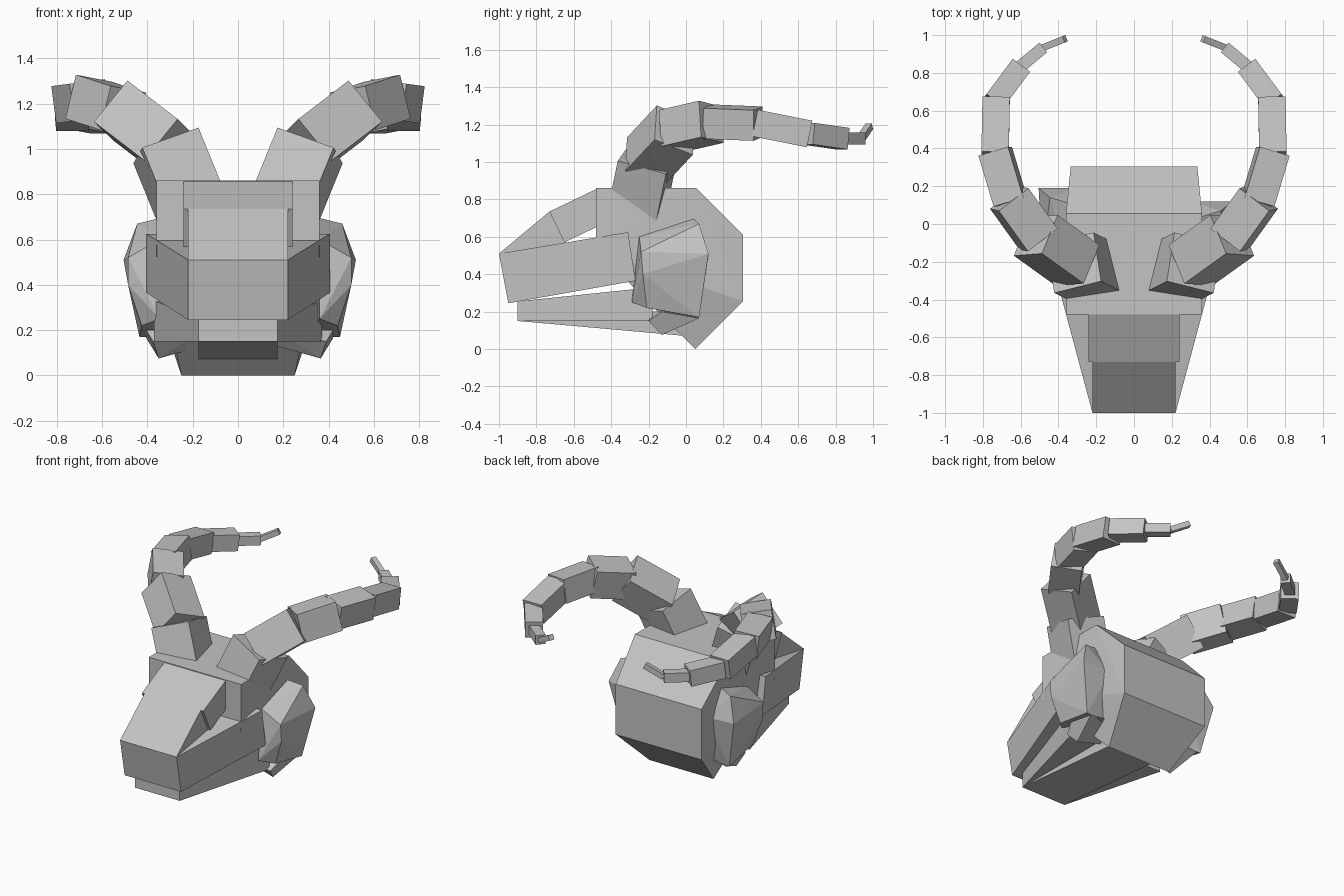
import bpy
import bmesh
from mathutils import Vector

cube = bpy.data.objects.get("Cube")
if cube:
    bpy.data.objects.remove(cube, do_unlink=True)

grey = bpy.data.materials.new("stone_grey")
grey.use_nodes = True
COLOUR = (0.55, 0.55, 0.55, 1)
grey.diffuse_color = COLOUR
grey.node_tree.nodes["Principled BSDF"].inputs["Base Color"].default_value = COLOUR


def finish(name, bm):
    bmesh.ops.recalc_face_normals(bm, faces=bm.faces)
    mesh = bpy.data.meshes.new(name)
    bm.to_mesh(mesh)
    bm.free()
    mesh.materials.append(grey)
    obj = bpy.data.objects.new(name, mesh)
    bpy.context.collection.objects.link(obj)
    return obj


def hull(name, points):
    """Faceted convex block around a few corner points."""
    bm = bmesh.new()
    for p in points:
        bm.verts.new(p)
    res = bmesh.ops.convex_hull(bm, input=bm.verts)
    loose = {g for g in res["geom_interior"] + res["geom_unused"]
             if isinstance(g, bmesh.types.BMVert)}
    bmesh.ops.delete(bm, geom=list(loose), context='VERTS')
    bmesh.ops.dissolve_limit(bm, angle_limit=0.03, verts=bm.verts, edges=bm.edges)
    return finish(name, bm)


def sym(name, points):
    """Block symmetric across x from (half width, y, z) points."""
    return hull(name, [(s * x, y, z) for x, y, z in points for s in (-1, 1)])


# Cranium: side outline with a half width at each corner
sym("cranium", [(.36, -.48, .86), (.36, .055, .86), (.335, .305, .61), (.335, .305, .255),
                (.25, .05, 0), (.25, -.2, .25), (.36, -.48, .53)])

# Upper snout tapering towards the nose
sym("snout", [(.22, -1, .51), (.22, -.95, .245), (.405, -.31, .625), (.405, -.27, .365)])

# Two stepped blocks forming the nose bridge
sym("nose_bridge", [(.22, y, z) for y, z in
                    ((-1, .51), (-.73, .735), (-.65, .57), (-.65, .45), (-.97, .42))])
sym("brow_bridge", [(.24, y, z) for y, z in
                    ((-.73, .735), (-.48, .855), (-.40, .69), (-.65, .57))])

# Lower jaw: a flat wedge and a sloping underside
sym("lower_jaw", [(.175, -.9, .15), (.175, -.9, .255), (.37, -.18, .15), (.37, -.18, .33)])
sym("chin_underside", [(.175, -.9, .15), (.175, -.9, .2), (.175, 0, .07), (.175, 0, .2)])

# Cheeks: outer face corners then inner face corners
CHEEK = [(.50, -.24, .52), (.46, .07, .67), (.52, .12, .51), (.45, .07, .17),
         (.44, -.21, .22), (.50, -.23, .40),
         (.36, -.25, .60), (.36, .04, .695), (.30, .12, .50), (.30, .05, .17),
         (.36, -.29, .25), (.36, -.27, .37)]
HINGE = [(.39, -.20, .15), (.365, -.13, .075), (.42, .07, .165), (.42, -.13, .20),
         (.17, -.20, .20), (.17, -.13, .13), (.20, .06, .20)]
for side, s, dx, dy in (("left", 1, 0, 0), ("right", -1, -.015, .07)):
    for part, pts in (("cheek", CHEEK), ("jaw_hinge", HINGE)):
        hull(f"{side}_{part}", [(s * (x + dx), y + dy, z) for x, y, z in pts])

# Horns: chain of tapering boxes along a curling path
# Each joint: segment end point, box size, direction that sets the roll
START = Vector((.21, -.26, .75))
HORN = [((.318, -.205, 1.015), .270, (.24, -.06, -.085)),
        ((.520, -.060, 1.170), .235, (.165, 0, -.17)),
        ((.660, .135, 1.215), .200, (.06, .03, -.19)),
        ((.735, .385, 1.205), .165, (-.02, 0, -.156)),
        ((.730, .660, 1.150), .145, (0, -.02, -.15)),
        ((.600, .835, 1.125), .115, (0, 0, -1)),
        ((.480, .935, 1.125), .065, (0, 0, -1)),
        ((.365, .980, 1.190), .036, (0, 0, -1))]


def horn(name, s):
    bm = bmesh.new()
    a = START
    for i, (end, size, ref) in enumerate(HORN):
        b = Vector(end)
        w = (b - a).normalized()
        u = Vector(ref)
        u = (u - w * u.dot(w)).normalized()
        v = w.cross(u)
        back = a - w * (size * .12 if i else 0)
        rings = []
        for c in (back, b):
            ring = []
            for p, q in ((-1, -1), (1, -1), (1, 1), (-1, 1)):
                co = c + (u * p + v * q) * size / 2
                ring.append(bm.verts.new((co.x * s, co.y, co.z)))
            rings.append(ring)
        r0, r1 = rings
        bm.faces.new(r0)
        bm.faces.new(r1)
        for k in range(4):
            n = (k + 1) % 4
            bm.faces.new((r0[k], r0[n], r1[n], r1[k]))
        a = b
    return finish(name, bm)


horn("left_horn", 1)
horn("right_horn", -1)
